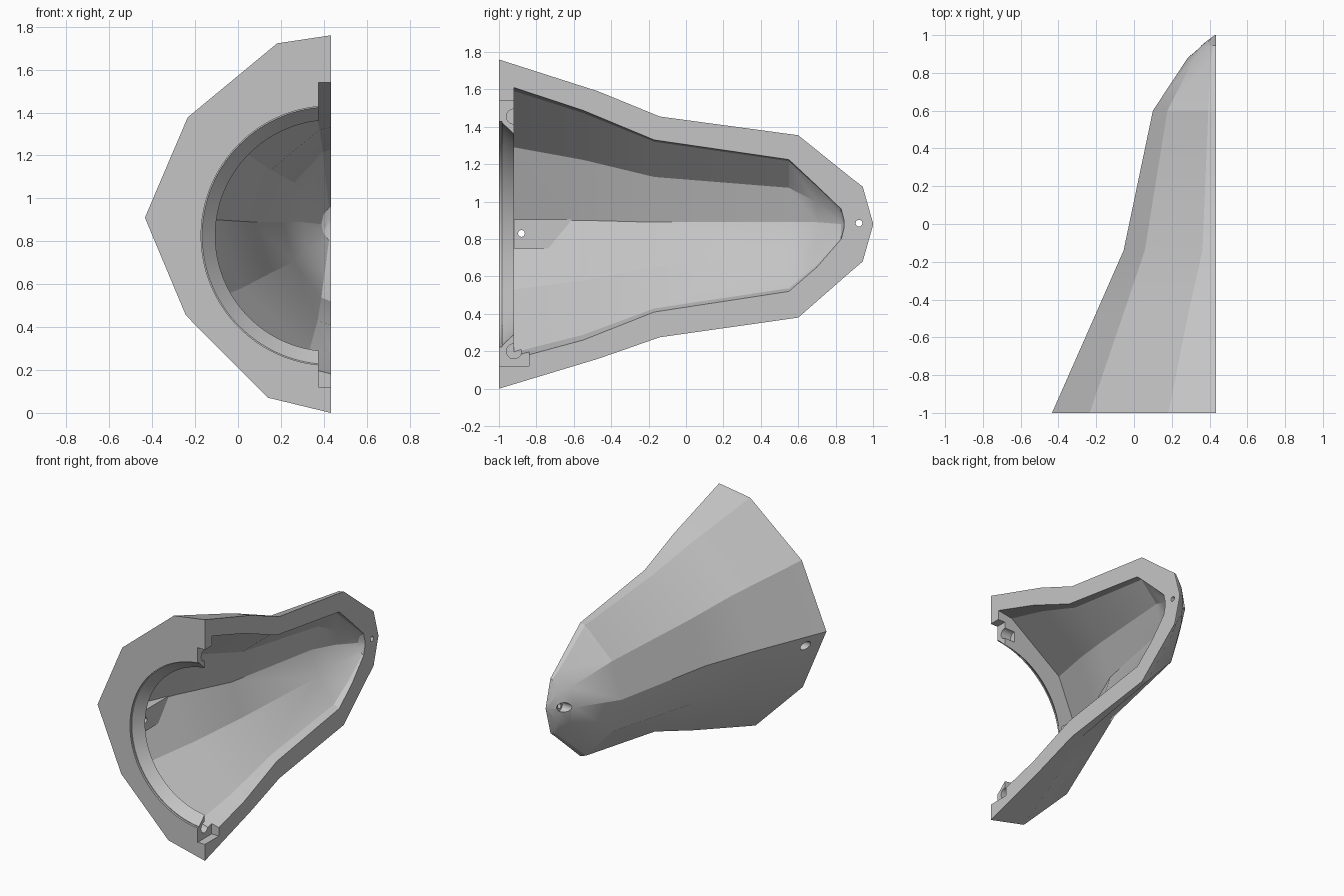
import bpy, bmesh, math
from mathutils import Matrix

if "Cube" in bpy.data.objects:
    bpy.data.objects.remove(bpy.data.objects["Cube"])

SPLIT = 0.433      # x of the flat parting face

grey = bpy.data.materials.new("plain grey")
grey.use_nodes = True
grey.diffuse_color = (0.56, 0.56, 0.56, 1)
grey.node_tree.nodes["Principled BSDF"].inputs["Base Color"].default_value = (0.56, 0.56, 0.56, 1)


def make_object(name, bm):
    bmesh.ops.recalc_face_normals(bm, faces=bm.faces)
    mesh = bpy.data.meshes.new(name)
    bm.to_mesh(mesh)
    bm.free()
    mesh.materials.append(grey)
    obj = bpy.data.objects.new(name, mesh)
    bpy.context.collection.objects.link(obj)
    return obj


def section(crown):
    """Half section, bottom to top: (share of half width, share of height
    from the ridge). The crown is the half width of the keel facets."""
    return [(0, -1), (crown, -1 + 0.23 * crown), (0.78, -0.5), (1, 0),
            (0.77, 0.55), (crown * 0.85, 1 - 0.13 * crown), (0, 1)]


def loft(name, stations, overshoot=0.0):
    """Skin half sections given as (y, half width, bottom, ridge, top, crown)."""
    bm = bmesh.new()
    rings = []
    for y, half, low, ridge, high, crown in stations:
        pts = []
        for w, h in section(crown):
            z = ridge + h * ((high - ridge) if h > 0 else (ridge - low))
            pts.append((SPLIT - w * half, y, z))
        if overshoot:
            pts = [(SPLIT + overshoot, y, low)] + pts + [(SPLIT + overshoot, y, high)]
        rings.append([bm.verts.new(p) for p in pts])
    for a, b in zip(rings, rings[1:]):
        for i in range(len(a) - 1):
            bm.faces.new((a[i], a[i + 1], b[i + 1], b[i]))
    bm.faces.new(rings[0])
    bm.faces.new(rings[-1])
    # flat parting face
    bm.faces.new([r[0] for r in rings] + [r[-1] for r in reversed(rings)])
    return make_object(name, bm)


def box(name, lo, hi):
    bm = bmesh.new()
    bmesh.ops.create_cube(bm, size=1)
    for v in bm.verts:
        v.co = [hi[i] if v.co[i] > 0 else lo[i] for i in range(3)]
    return make_object(name, bm)


def cone(name, centre, axis, start, end, r1, r2, sides=32):
    """Round cutter along x or y between two coordinates."""
    bm = bmesh.new()
    bmesh.ops.create_cone(bm, cap_ends=True, segments=sides, radius1=r1, radius2=r2, depth=end - start)
    mid = (start + end) / 2
    if axis == "x":
        turn, place = Matrix.Rotation(math.pi / 2, 4, "Y"), (mid, centre[0], centre[1])
    else:
        turn, place = Matrix.Rotation(-math.pi / 2, 4, "X"), (centre[0], mid, centre[1])
    bm.transform(Matrix.Translation(place) @ turn)
    return make_object(name, bm)


def combine(target, tool, operation):
    mod = target.modifiers.new(tool.name, "BOOLEAN")
    mod.operation, mod.object, mod.solver = operation, tool, "EXACT"
    bpy.context.view_layer.objects.active = target
    bpy.ops.object.modifier_apply(modifier=mod.name)
    bpy.data.objects.remove(tool)


# faceted outer body
shell = loft("half_shell", [
    (-1.0, 0.867, 0.0, 0.91, 1.76, 0.34),
    (-0.47, 0.633, 0.16, 0.9, 1.59, 0.27),
    (-0.14, 0.488, 0.275, 0.885, 1.455, 0.17),
    (0.6, 0.333, 0.38, 0.88, 1.355, 0.14),
    (0.88, 0.148, 0.625, 0.88, 1.13, 0.2),
    (0.945, 0.08, 0.68, 0.88, 1.08, 0.2),
    (1.0, 0.005, 0.875, 0.88, 0.885, 0.2)])

# hollow inside
combine(shell, loft("cavity", [
    (-0.92, 0.70, 0.16, 0.9, 1.61, 0.2),
    (-0.55, 0.535, 0.26, 0.9, 1.488, 0.19),
    (-0.17, 0.365, 0.41, 0.89, 1.33, 0.17),
    (0.55, 0.222, 0.52, 0.89, 1.225, 0.2),
    (0.7, 0.14, 0.65, 0.89, 1.085, 0.2),
    (0.83, 0.045, 0.8, 0.88, 0.96, 0.2),
    (0.845, 0.02, 0.86, 0.88, 0.9, 0.2)], 0.2), "DIFFERENCE")

# screw boss: wedge that fades into the inner wall
bm = bmesh.new()
base = bm.faces.new([bm.verts.new(p) for p in
                     [(-0.31, -0.95, 0.75), (-0.13, -0.95, 0.75), (-0.13, -0.58, 0.75)]])
up = bmesh.ops.extrude_face_region(bm, geom=[base])["geom"]
bmesh.ops.translate(bm, verts=[v for v in up if isinstance(v, bmesh.types.BMVert)], vec=(0, 0, 0.155))
combine(shell, make_object("screw_boss", bm), "UNION")

# round front opening: short straight lip, then a taper
MOUTH = (SPLIT, 0.826)
combine(shell, cone("mouth_lip", MOUTH, "y", -1.1, -0.985, 0.605, 0.605, 128), "DIFFERENCE")
combine(shell, cone("mouth_taper", MOUTH, "y", -0.99, -0.9, 0.605, 0.52, 128), "DIFFERENCE")

# rebates at the parting face, top and bottom of the mouth
combine(shell, box("top_rebate", (0.375, -1.1, 1.3), (0.6, -0.9, 1.54)), "DIFFERENCE")
combine(shell, box("bottom_rebate", (0.375, -1.1, 0.12), (0.6, -0.84, 0.4)), "DIFFERENCE")

# blind pin sockets in the rebates
for z in (1.455, 0.2):
    combine(shell, cone("pin_socket", (-0.92, z), "x", 0.29, 0.5, 0.04, 0.04), "DIFFERENCE")

# through holes, widened on the outside for the screw heads
for centre, seat in (((-0.88, 0.83), -0.25), ((0.925, 0.885), 0.375)):
    combine(shell, cone("screw_hole", centre, "x", -0.7, 0.6, 0.018, 0.018), "DIFFERENCE")
    combine(shell, cone("screw_head_recess", centre, "x", -0.7, seat, 0.034, 0.034), "DIFFERENCE")

# crisp facets, smooth round cuts
bpy.ops.object.select_all(action="DESELECT")
shell.select_set(True)
bpy.context.view_layer.objects.active = shell
bpy.ops.object.shade_smooth_by_angle(angle=math.radians(24))
